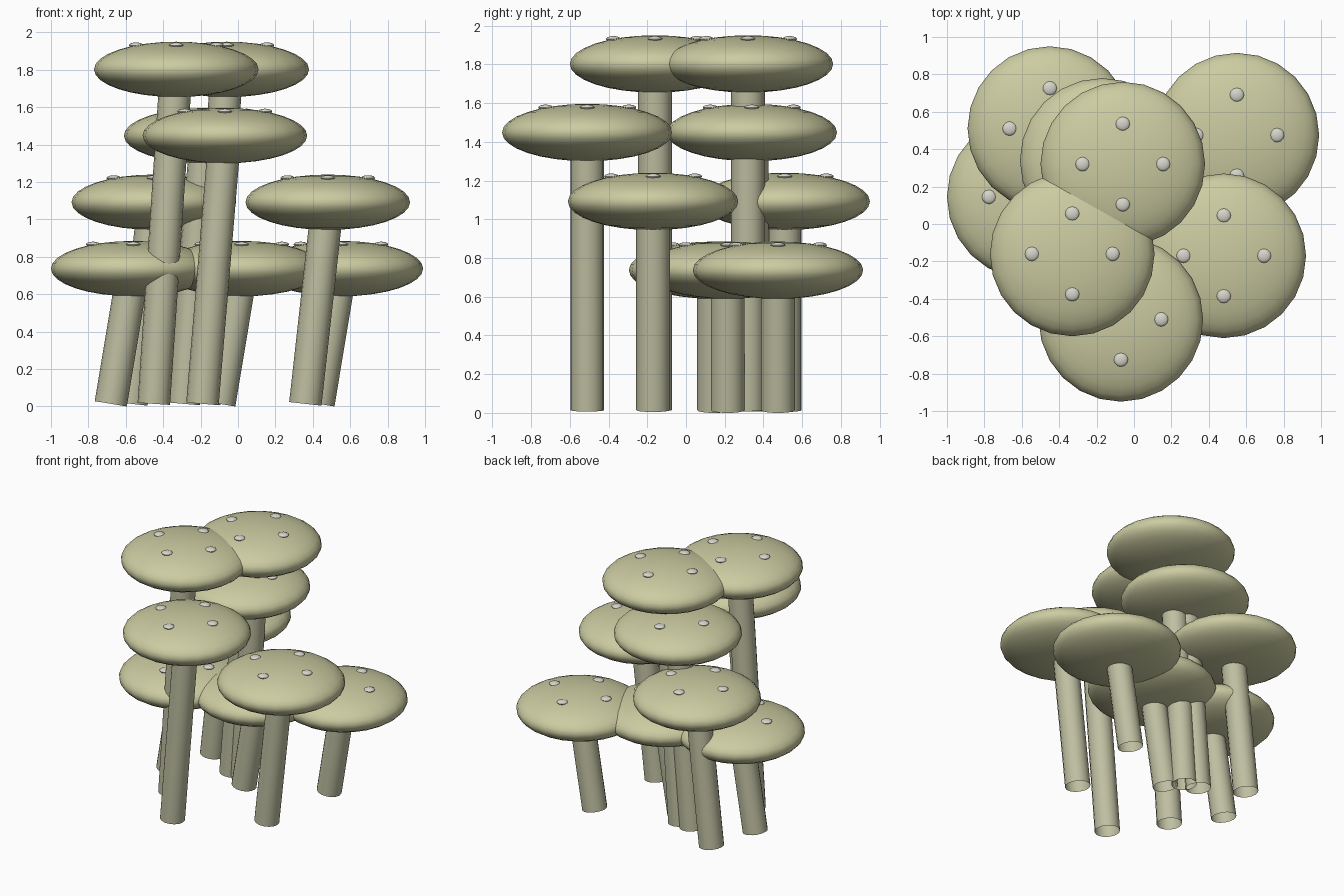
import bpy, math
from mathutils import Vector

if "Cube" in bpy.data.objects:
    bpy.data.objects.remove(bpy.data.objects["Cube"])


def material(name, rgb):
    m = bpy.data.materials.new(name)
    m.diffuse_color = (*rgb, 1)
    m.use_nodes = True
    m.node_tree.nodes["Principled BSDF"].inputs["Base Color"].default_value = m.diffuse_color
    return m


CAP = material("pale olive", (0.60, 0.60, 0.36))
STEM = material("grey olive", (0.52, 0.52, 0.36))
SPOT = material("off white", (0.68, 0.67, 0.60))

CAP_R, CAP_H = 0.44, 0.148      # cap radius and half height
STEM_R, LEAN = 0.087, 0.12      # stem radius and sideways lean
BASE_Z = 0.014                  # height of the stem base centre
SPOT_D = 0.215                  # spot distance from cap centre

# cap centres: x, y, z
MUSHROOMS = [
    (-0.33, -0.16, 1.802), (-0.06, 0.32, 1.802),
    (-0.07, -0.51, 1.448), (-0.17, 0.34, 1.448),
    (0.48, -0.17, 1.092), (-0.45, 0.51, 1.092),
    (-0.56, 0.145, 0.737), (0.55, 0.475, 0.737), (0.02, 0.215, 0.737),
]


def finish(name, mat):
    ob = bpy.context.object
    ob.name = name
    ob.data.materials.append(mat)
    bpy.ops.object.shade_smooth_by_angle(angle=math.radians(40))
    return ob


def ellipsoid(name, centre, radius, half_height, segs, rings, mat):
    bpy.ops.mesh.primitive_uv_sphere_add(segments=segs, ring_count=rings, radius=1, location=centre)
    bpy.context.object.scale = (radius, radius, half_height)
    bpy.ops.object.transform_apply(location=False, rotation=False, scale=True)
    return finish(name, mat)


for n, (x, y, z) in enumerate(MUSHROOMS, 1):
    # broad flattened cap
    ellipsoid(f"cap_{n}", (x, y, z), CAP_R, CAP_H, 24, 16, CAP)

    # leaning hollow stem running up to the cap centre
    low, top = Vector((x - LEAN, y, BASE_Z)), Vector((x, y, z))
    axis = top - low
    bpy.ops.mesh.primitive_cylinder_add(
        vertices=16, radius=STEM_R, depth=axis.length, end_fill_type='NOTHING',
        location=(low + top) / 2, rotation=(0, math.atan2(axis.x, axis.z), 0))
    finish(f"stem_{n}", STEM)

    # four small spots set into the top of the cap
    spot_z = z + CAP_H * math.sqrt(1 - (SPOT_D / CAP_R) ** 2)
    for k in range(4):
        a = k * math.pi / 2
        ellipsoid(f"spot_{n}_{k + 1}",
                  (x + SPOT_D * math.cos(a), y + SPOT_D * math.sin(a), spot_z),
                  0.038, 0.015, 12, 8, SPOT)
